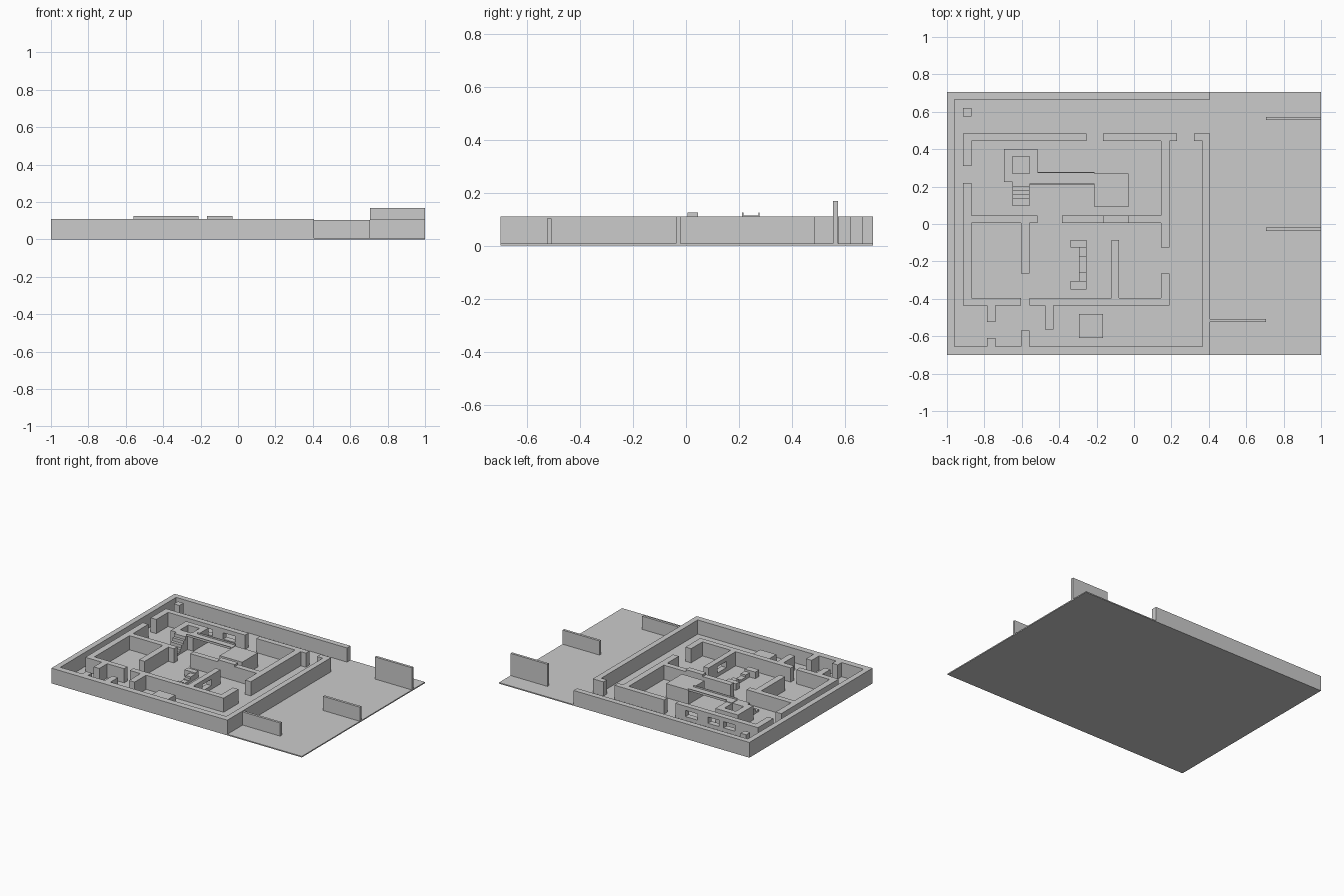
import bpy, bmesh
from mathutils import Matrix, Vector

FLOOR = 0.008   # slab thickness
TOP = 0.11      # normal wall height


def add_box(bm, x0, x1, y0, y1, z0, z1):
    size = Vector((x1 - x0, y1 - y0, z1 - z0))
    mid = Vector((x0 + x1, y0 + y1, z0 + z1)) / 2
    bmesh.ops.create_cube(bm, size=1, matrix=Matrix.Translation(mid) @ Matrix.Diagonal((*size, 1)))


def build(name, boxes):
    """One object from boxes (x0, x1, y0, y1[, top[, bottom]])."""
    bm = bmesh.new()
    for b in boxes:
        top = b[4] if len(b) > 4 else TOP
        bottom = b[5] if len(b) > 5 else FLOOR
        add_box(bm, *b[:4], bottom, top)
    mesh = bpy.data.meshes.new(name)
    bm.to_mesh(mesh)
    bm.free()
    obj = bpy.data.objects.new(name, mesh)
    bpy.context.collection.objects.link(obj)
    return obj


def pierced(box, holes, axis, sill=0.035, head=0.08):
    """Split a straight wall into piers, sills and lintels around window spans."""
    parts, lo, at = [], axis * 2, box[axis * 2]

    def span(a, b, *heights):
        piece = list(box)
        piece[lo], piece[lo + 1] = a, b
        parts.append((*piece, *heights))

    for a, b in holes:
        span(at, a)
        span(a, b, sill, FLOOR)
        span(a, b, TOP, head)
        at = b
    span(at, box[lo + 1])
    return parts


# Ground slab
build("ground_slab", [(-1, 1, -0.70, 0.705, FLOOR, 0)])

# Outer enclosure, open at the back right corner
build("outer_walls", [
    (-1, -0.96, -0.70, 0.705, TOP, 0),
    (-0.96, 0.405, 0.665, 0.705, TOP, 0),
    (-0.96, 0.405, -0.70, -0.655, TOP, 0),
    (0.365, 0.405, -0.655, 0.485),
    (0.32, 0.365, 0.445, 0.485),
])

# Inner building shell
build("inner_back_wall", pierced((-0.915, -0.255, 0.445, 0.485),
      [(-0.73, -0.64), (-0.605, -0.515), (-0.43, -0.335)], 0) + [(-0.165, 0.23, 0.445, 0.485)])
build("inner_left_wall", [(-0.915, -0.87, 0.31, 0.445), (-0.915, -0.87, -0.395, 0.22)])
build("inner_front_wall", [(-0.915, -0.605, -0.435, -0.395), (-0.56, 0.19, -0.435, -0.395)])
build("inner_right_wall", [(0.145, 0.19, -0.125, 0.445), (0.145, 0.19, -0.395, -0.265)])

# Room dividers
build("middle_wall", [(-0.87, -0.515, 0.005, 0.045), (-0.385, 0.145, 0.005, 0.045)])
build("middle_wall_cap", [(-0.165, -0.03, 0.005, 0.045, 0.125, TOP)])
build("left_divider", [(-0.605, -0.56, -0.265, 0.005)])
build("window_divider", pierced((-0.12, -0.08, -0.395, -0.085), [(-0.29, -0.19)], 1))

# Corridor stubs, pillar and crate
build("corridor_stubs", [
    (-0.785, -0.74, -0.525, -0.435),
    (-0.785, -0.74, -0.655, -0.61),
    (-0.605, -0.56, -0.655, -0.57),
    (-0.475, -0.43, -0.565, -0.435),
])
build("corner_pillar", [(-0.915, -0.87, 0.575, 0.62)])
build("crate", [(-0.295, -0.165, -0.61, -0.48, 0.055)])

# Stepped ruin with two returns
build("ruin_returns", [(-0.34, -0.255, -0.125, -0.085, 0.055), (-0.34, -0.255, -0.35, -0.305, 0.055)])
edges = [-0.305, -0.26, -0.20, -0.175, -0.125]
build("ruin_steps", [(-0.295, -0.255, a, b, h)
                     for a, b, h in zip(edges, edges[1:], (0.04, 0.025, 0.03, 0.045))])

# Hollow tower with stairs
build("tower", [
    (-0.695, -0.65, 0.225, 0.40), (-0.56, -0.515, 0.225, 0.40),
    (-0.65, -0.56, 0.225, 0.27), (-0.65, -0.56, 0.36, 0.40),
])
treads = [0.095, 0.136, 0.158, 0.18, 0.20, 0.225]
build("tower_stairs", [(-0.65, -0.56, a, b, 0.022 * (i + 1))
                       for i, (a, b) in enumerate(zip(treads, treads[1:]))])

# Raised bridge with thin rails, leading to the platform
build("bridge", [
    (-0.56, -0.21, 0.215, 0.275, 0.114, 0.109),
    (-0.56, -0.21, 0.212, 0.216, 0.125, 0.109),
    (-0.515, -0.21, 0.274, 0.278, 0.125, 0.109),
])
build("platform", [(-0.21, -0.03, 0.09, 0.27)])

# Free-standing screens on the open yard
build("yard_screens", [
    (0.705, 1, 0.555, 0.573, 0.168),
    (0.705, 1, -0.038, -0.02),
    (0.405, 0.705, -0.525, -0.507, 0.103),
])
